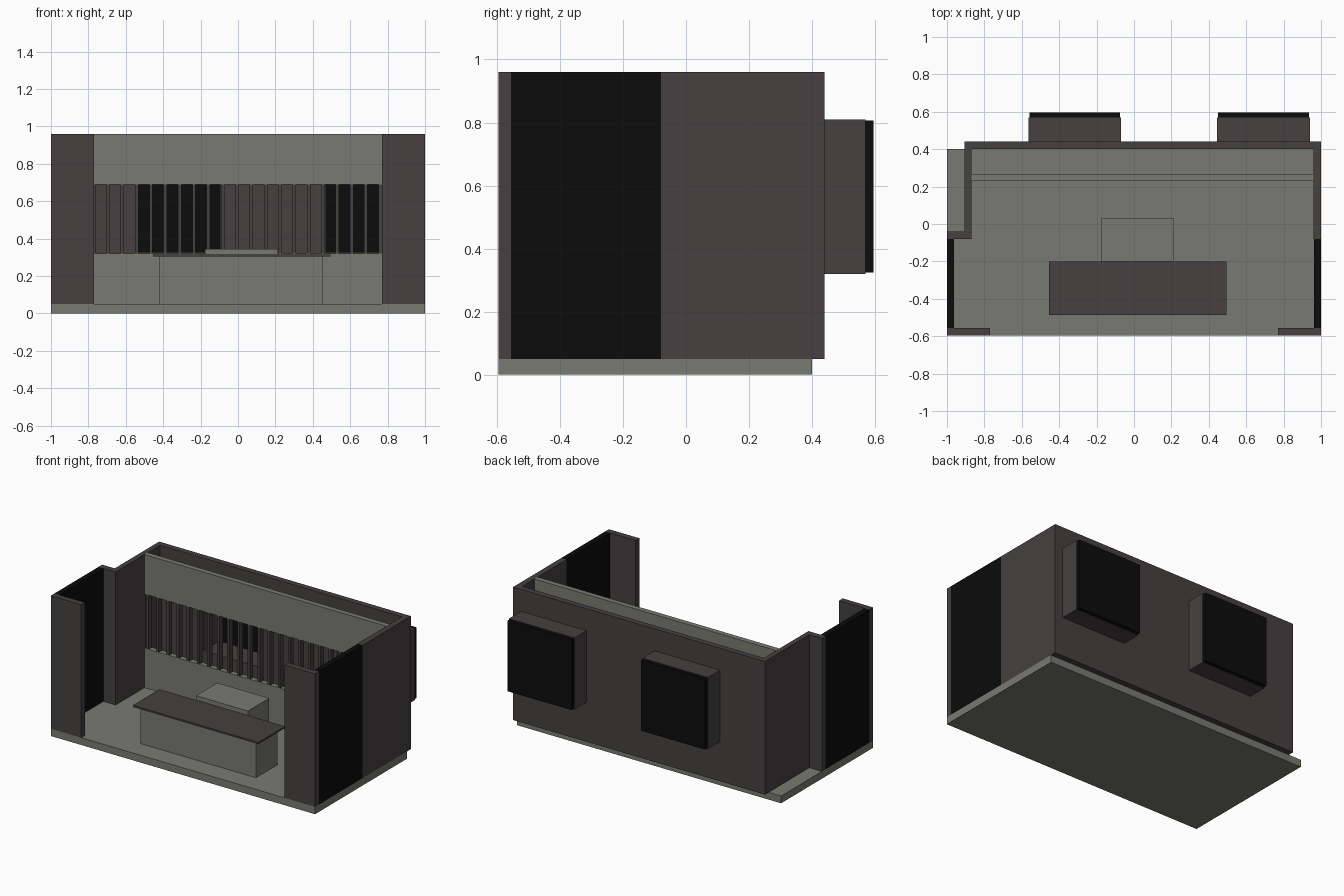
import bpy
import bmesh

cube = bpy.data.objects.get("Cube")
if cube:
    bpy.data.objects.remove(cube, do_unlink=True)


def make_material(name, rgb):
    mat = bpy.data.materials.new(name)
    mat.use_nodes = True
    color = (*rgb, 1)
    mat.diffuse_color = color
    mat.node_tree.nodes["Principled BSDF"].inputs["Base Color"].default_value = color
    return mat


brown = make_material("dark brown panel", (0.06, 0.052, 0.051))
grey = make_material("warm grey", (0.19, 0.195, 0.165))
black = make_material("black glass", (0.0035, 0.0035, 0.0035))


def boxes(name, mat, *spans):
    """One object made of boxes, each given as (x0, x1, y0, y1, z0, z1)."""
    bm = bmesh.new()
    for x0, x1, y0, y1, z0, z1 in spans:
        verts = bmesh.ops.create_cube(bm, size=1)["verts"]
        for v in verts:
            v.co = ((x0 + x1) / 2 + v.co.x * (x1 - x0),
                    (y0 + y1) / 2 + v.co.y * (y1 - y0),
                    (z0 + z1) / 2 + v.co.z * (z1 - z0))
    mesh = bpy.data.meshes.new(name)
    bm.to_mesh(mesh)
    bm.free()
    mesh.materials.append(mat)
    obj = bpy.data.objects.new(name, mesh)
    bpy.context.collection.objects.link(obj)
    return obj


FLOOR, TOP = 0.05, 0.96
BACK_IN, BACK_OUT = 0.40, 0.44
WIN_LOW, WIN_HIGH = 0.32, 0.81
SIDE, LIP = 0.025, 0.007          # window box board thicknesses
windows = [(-0.565, -0.07), (0.445, 0.94)]

# Floor slab
boxes("floor_slab", grey, (-1, 1, -0.595, BACK_IN, 0, FLOOR))

# Back wall around the two window openings
low, high = WIN_LOW + LIP, WIN_HIGH - LIP
edges = [-0.905] + [x for a, b in windows for x in (a + SIDE, b - SIDE)] + [1]
pieces = [(-0.905, 1, BACK_IN, BACK_OUT, FLOOR, low),
          (-0.905, 1, BACK_IN, BACK_OUT, high, TOP)]
for a, b in zip(edges[::2], edges[1::2]):
    pieces.append((a, b, BACK_IN, BACK_OUT, low, high))
boxes("back_wall", brown, *pieces)

# Projecting window boxes with dark panes
for side, (a, b) in zip(("right", "left"), windows):
    y0, y1 = BACK_OUT, 0.57
    boxes(side + "_window_box", brown,
          (a, a + SIDE, y0, y1, WIN_LOW, WIN_HIGH),
          (b - SIDE, b, y0, y1, WIN_LOW, WIN_HIGH),
          (a + SIDE, b - SIDE, y0, y1, WIN_LOW, low),
          (a + SIDE, b - SIDE, y0, y1, high, WIN_HIGH))
    boxes(side + "_window_pane", black,
          (a + 0.005, b - 0.005, y1, 0.595, WIN_LOW + 0.004, WIN_HIGH - 0.004))

# Side walls: flush on the left, stepped inward on the right
boxes("left_wall", brown, (0.96, 1, -0.08, BACK_IN, FLOOR, TOP))
boxes("right_wall", brown,
      (-0.905, -0.87, -0.04, BACK_IN, FLOOR, TOP),
      (-1, -0.87, -0.08, -0.04, FLOOR, TOP))

# Side glazing and front piers
for side, s in (("right", -1), ("left", 1)):
    x0, x1 = sorted((s * 0.963, s))
    boxes(side + "_side_glass", black, (x0, x1, -0.555, -0.08, FLOOR, TOP))
    x0, x1 = sorted((s * 0.77, s))
    boxes(side + "_front_pier", brown, (x0, x1, -0.595, -0.555, FLOOR, TOP))

# Inner partition with a slatted band
P0, P1 = 0.232, 0.268
boxes("partition_lower", grey, (-0.87, 0.96, P0, P1, FLOOR, 0.32))
boxes("partition_upper", grey, (-0.87, 0.96, P0, P1, 0.69, TOP))
slats = []
for i in range(24):
    x = -0.848 + i * 0.0766
    slats.append((x - 0.009, x + 0.009, P0, P1, 0.32, 0.69))
boxes("partition_slats", brown, *slats)

# Counter and the low cabinet behind it
boxes("counter_base", grey, (-0.42, 0.455, -0.455, -0.225, FLOOR, 0.303))
boxes("counter_top", brown, (-0.455, 0.495, -0.487, -0.2, 0.303, 0.315))
boxes("cabinet", grey, (-0.177, 0.215, -0.2, 0.03, FLOOR, 0.345))
